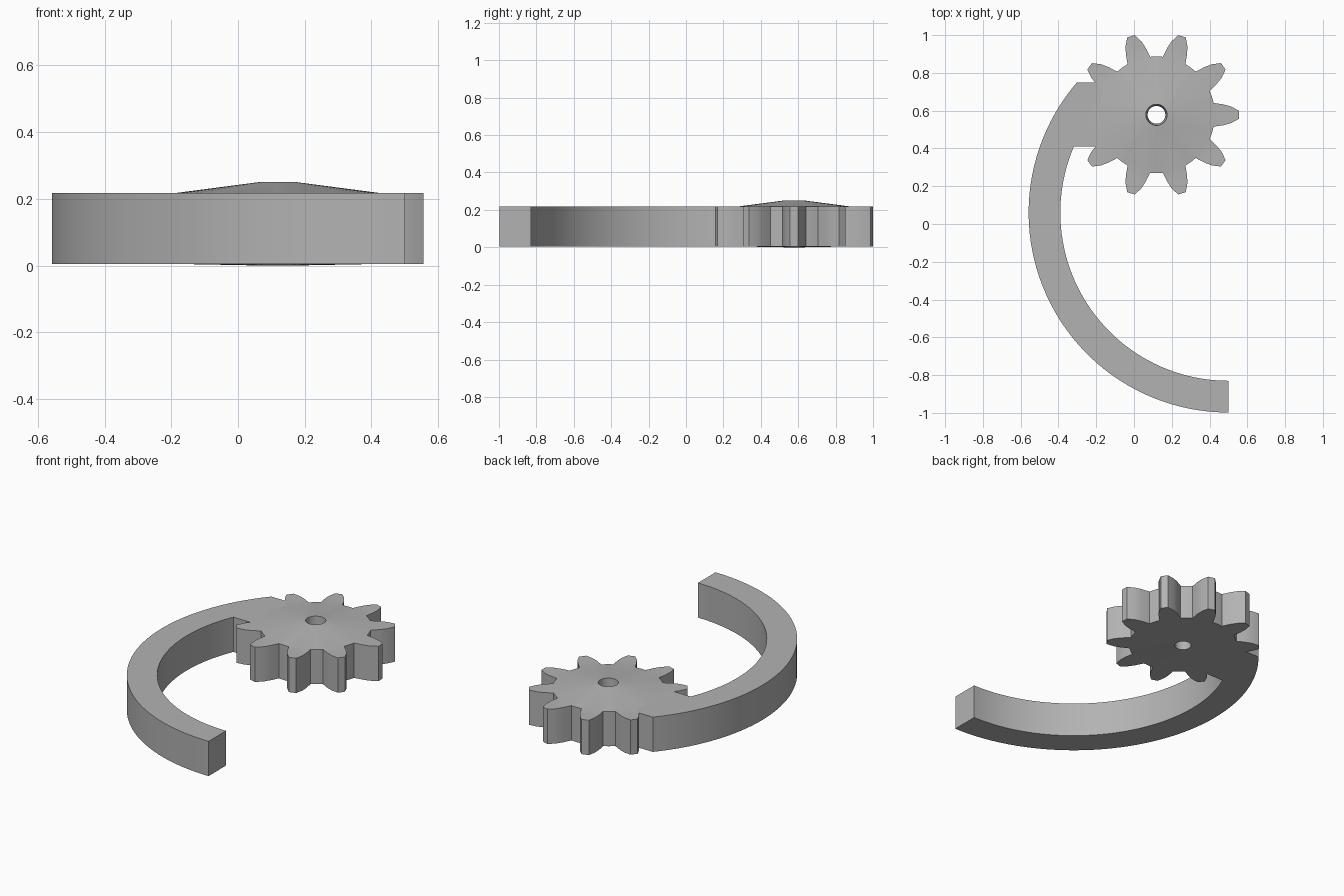
import bpy, bmesh, math
from mathutils import Vector

if "Cube" in bpy.data.objects:
    bpy.data.objects.remove(bpy.data.objects["Cube"])

CX, CY = 0.119, 0.578          # gear axis
Z0, Z1 = 0.005, 0.217          # flat underside and top of arm and teeth
TEETH, ROOT = 10, 0.309

grey = bpy.data.materials.new("plain grey")
grey.diffuse_color = (0.45, 0.45, 0.45, 1)
grey.use_nodes = True
grey.node_tree.nodes["Principled BSDF"].inputs["Base Color"].default_value = grey.diffuse_color


def finish(name, bm):
    bmesh.ops.recalc_face_normals(bm, faces=bm.faces)
    me = bpy.data.meshes.new(name)
    bm.to_mesh(me)
    bm.free()
    ob = bpy.data.objects.new(name, me)
    bpy.context.collection.objects.link(ob)
    me.materials.append(grey)
    bpy.ops.object.select_all(action='DESELECT')
    ob.select_set(True)
    bpy.context.view_layer.objects.active = ob
    bpy.ops.object.shade_smooth_by_angle(angle=math.radians(25))
    return ob


# Gear: shallow cones above and below, straight bore, ten tapered teeth
def gear():
    bm = bmesh.new()
    pitch = 2 * math.pi / TEETH
    half = math.radians(11.7)
    angles = [k * pitch + a for k in range(TEETH) for a in (-half, 0, half, pitch / 2)]
    n = len(angles)

    def ring(r, z):
        return [bm.verts.new((CX + r * math.cos(a), CY + r * math.sin(a), z)) for a in angles]

    def bridge(a, b):
        for i in range(n):
            j = (i + 1) % n
            bm.faces.new((a[i], a[j], b[j], b[i]))

    hole_top, hole_low = ring(0.056, 0.25), ring(0.047, 0.0)
    root_top, root_low = ring(ROOT, Z1), ring(ROOT, Z0)
    bridge(hole_top, root_top)
    bridge(hole_low, root_low)
    bridge(hole_top, hole_low)

    # tooth flank: (distance from axis, half width)
    flank = [(0.355, 0.055), (0.395, 0.044), (0.437, 0.021)]
    outline = [(r, -w) for r, w in flank] + [(r, w) for r, w in reversed(flank)]
    for k in range(TEETH):
        c, s = math.cos(k * pitch), math.sin(k * pitch)
        loops = []
        for root, z in ((root_top, Z1), (root_low, Z0)):
            pts = [bm.verts.new((CX + r * c - w * s, CY + r * s + w * c, z)) for r, w in outline]
            loop = [root[4 * k]] + pts + [root[4 * k + 2]]
            bm.faces.new(loop + [root[4 * k + 1]])
            loops.append(loop)
        t, b = loops
        for i in range(len(t) - 1):
            bm.faces.new((t[i], t[i + 1], b[i + 1], b[i]))
        # root wall between this tooth and the next
        for i in (4 * k + 2, 4 * k + 3):
            j = (i + 1) % n
            bm.faces.new((root_top[i], root_top[j], root_low[j], root_low[i]))
    return finish("gear", bm)


# Curved arm: constant-width arc ending in a square block that runs into the gear
def arm():
    ax, ay, r_out, r_in, steps = 0.5, 0.06, 1.058, 0.89, 48
    y_top, y_low, x_end = 0.75, 0.41, -0.1

    def arc(r, y_stop):
        a0, a1 = 1.5 * math.pi, math.pi - math.asin((y_stop - ay) / r)
        return [(ax + r * math.cos(a0 + (a1 - a0) * i / steps),
                 ay + r * math.sin(a0 + (a1 - a0) * i / steps)) for i in range(steps + 1)]

    outer = arc(r_out, y_top) + [(x_end, y_top)]
    inner = arc(r_in, y_low) + [(x_end, y_low)]
    bm = bmesh.new()
    cols = [[bm.verts.new((x, y, z)) for x, y in line]
            for line, z in ((outer, Z0), (inner, Z0), (inner, Z1), (outer, Z1))]
    for q in range(4):
        a, b = cols[q], cols[(q + 1) % 4]
        for i in range(len(a) - 1):
            bm.faces.new((a[i], a[i + 1], b[i + 1], b[i]))
    for i in (0, -1):
        bm.faces.new([c[i] for c in cols])
    return finish("curved_arm", bm)


gear()
arm()
